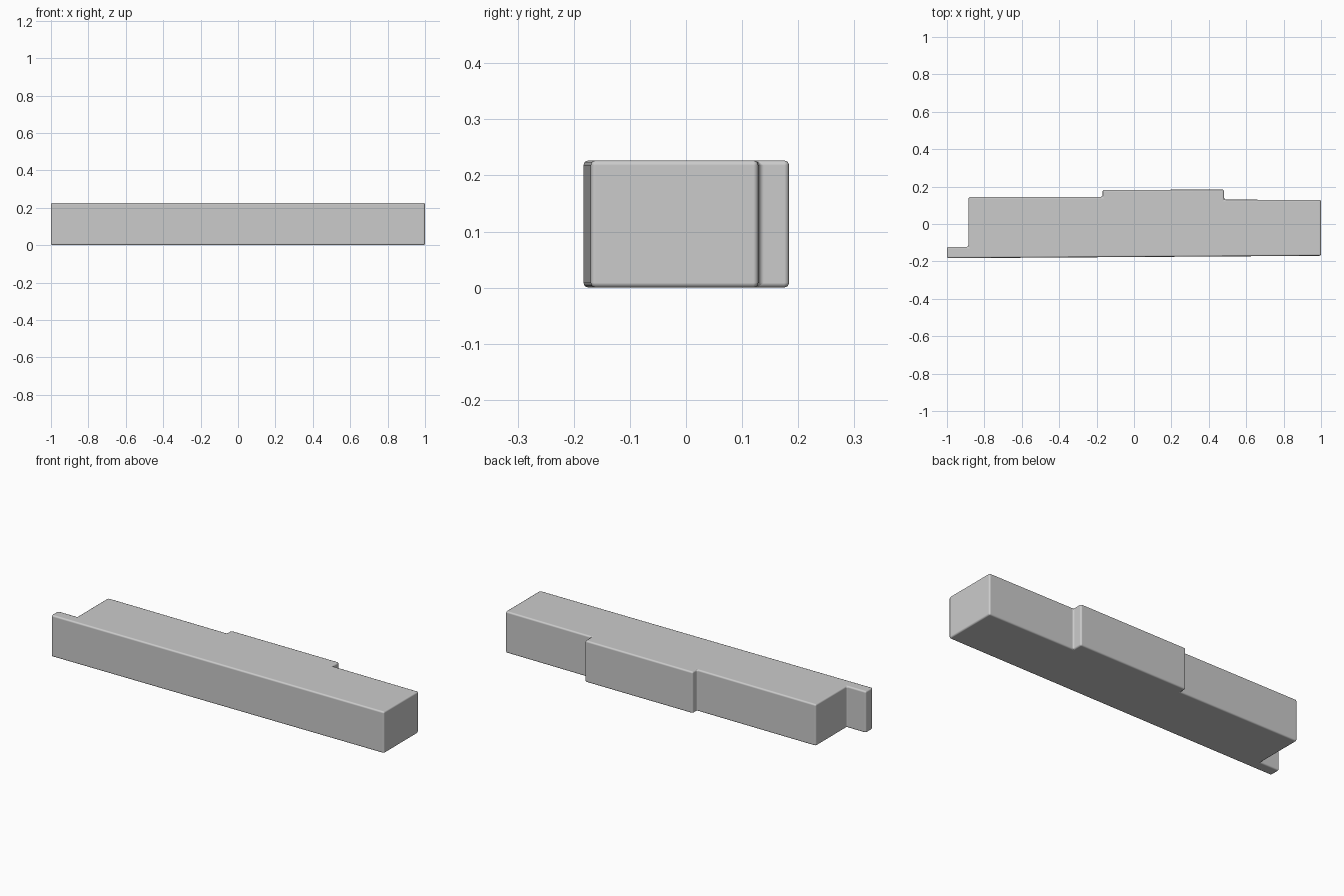
import bpy
import bmesh
import math

cube = bpy.data.objects.get("Cube")
if cube:
    bpy.data.objects.remove(cube, do_unlink=True)

HEIGHT = 0.227

# Single grey finish
grey = bpy.data.materials.new("plain_grey")
grey.use_nodes = True
colour = (0.6, 0.6, 0.6, 1)
grey.diffuse_color = colour
grey.node_tree.nodes["Principled BSDF"].inputs["Base Color"].default_value = colour

# Plan outline, counter-clockwise: long front, right end, raised back pad, thin end tab
outline = [
    (-1.0, -0.183), (1.0, -0.17), (1.0, 0.129),
    (0.482, 0.13), (0.482, 0.184), (-0.168, 0.182),
    (-0.168, 0.145), (-0.885, 0.145), (-0.885, -0.122), (-1.0, -0.122),
]

# Extrude the outline into the solid body
bm = bmesh.new()
base = bm.faces.new([bm.verts.new((x, y, 0)) for x, y in outline])
result = bmesh.ops.extrude_face_region(bm, geom=[base])
top = [v for v in result["geom"] if isinstance(v, bmesh.types.BMVert)]
bmesh.ops.translate(bm, verts=top, vec=(0, 0, HEIGHT))
bmesh.ops.recalc_face_normals(bm, faces=bm.faces)
mesh = bpy.data.meshes.new("stepped_bar")
bm.to_mesh(mesh)
bm.free()
mesh.materials.append(grey)
bar = bpy.data.objects.new("stepped_bar", mesh)
bpy.context.collection.objects.link(bar)

# Softly worn edges
bevel = bar.modifiers.new("edge_bevel", "BEVEL")
bevel.width = 0.009
bevel.segments = 2
bevel.limit_method = "ANGLE"
bevel.angle_limit = math.radians(30)
bevel.harden_normals = True

bpy.ops.object.select_all(action="DESELECT")
bar.select_set(True)
bpy.context.view_layer.objects.active = bar
bpy.ops.object.shade_smooth_by_angle(angle=math.radians(30))
